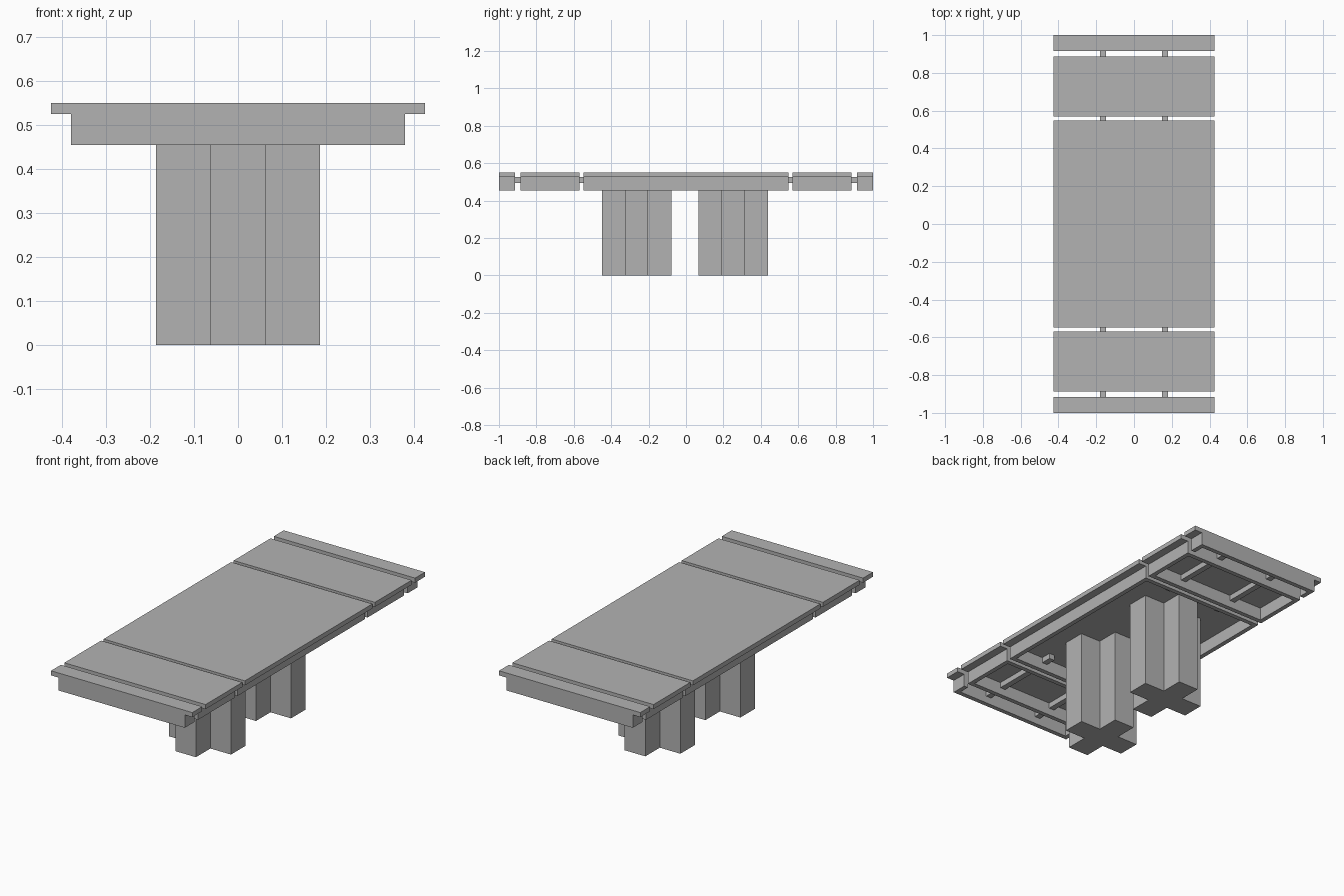
import bpy
import bmesh

cube = bpy.data.objects.get("Cube")
if cube:
    bpy.data.objects.remove(cube, do_unlink=True)

grey = bpy.data.materials.new("plain_grey")
grey.use_nodes = True
GREY = (0.45, 0.45, 0.45, 1)
grey.diffuse_color = GREY
grey.node_tree.nodes["Principled BSDF"].inputs["Base Color"].default_value = GREY

TOP, SLAB, APRON = 0.55, 0.525, 0.455   # heights of the top, slab underside, apron bottom
HALF_X, RAIL_X, THICK = 0.425, 0.38, 0.025


def prism(name, outline, z0, z1):
    """Extrude a flat counter-clockwise outline from z0 up to z1."""
    bm = bmesh.new()
    face = bm.faces.new([bm.verts.new((x, y, z0)) for x, y in outline])
    new = bmesh.ops.extrude_face_region(bm, geom=[face])["geom"]
    verts = [v for v in new if isinstance(v, bmesh.types.BMVert)]
    bmesh.ops.translate(bm, verts=verts, vec=(0, 0, z1 - z0))
    bmesh.ops.recalc_face_normals(bm, faces=bm.faces)
    mesh = bpy.data.meshes.new(name)
    bm.to_mesh(mesh)
    bm.free()
    mesh.materials.append(grey)
    obj = bpy.data.objects.new(name, mesh)
    bpy.context.collection.objects.link(obj)
    return obj


def box(name, x0, x1, y0, y1, z0, z1):
    y0, y1 = sorted((y0, y1))
    return prism(name, [(x0, y0), (x1, y0), (x1, y1), (x0, y1)], z0, z1)


def side_rails(name, y0, y1):
    for side, x in (("right", -RAIL_X), ("left", RAIL_X - THICK)):
        box(f"{name}_{side}_rail", x, x + THICK, y0, y1, APRON, SLAB)


def cross_rail(name, y0, y1):
    box(name, -RAIL_X, RAIL_X, y0, y1, APRON, SLAB)


def framed_panel(name, y0, y1):
    """Slab with a closed apron frame beneath it."""
    box(f"{name}_top", -HALF_X, HALF_X, y0, y1, SLAB, TOP)
    cross_rail(f"{name}_front_rail", y0, y0 + THICK)
    cross_rail(f"{name}_back_rail", y1 - THICK, y1)
    side_rails(name, y0 + THICK, y1 - THICK)


# Main table top
framed_panel("centre", -0.548, 0.548)

# Extension leaves, end pieces and sliding bars, mirrored front to back
for where, s in (("front", -1), ("back", 1)):
    framed_panel(f"{where}_leaf", *sorted((s * 0.57, s * 0.886)))
    box(f"{where}_end_top", -HALF_X, HALF_X, s * 0.915, s, SLAB, TOP)
    cross_rail(f"{where}_end_rail", *sorted((s * (1 - THICK), s)))
    side_rails(f"{where}_end", s * 0.915, s * (1 - THICK))
    for side, x in (("right", -0.165), ("left", 0.165)):
        box(f"{where}_{side}_sliding_bar", x - 0.016, x + 0.016,
            s * 0.465, s * (1 - THICK), 0.495, SLAB)

# Cross-shaped pedestal legs
A, B = 0.186, 0.062
quarter = [(A, -B), (A, B), (B, B)]
cross = []
for turn in range(4):
    cross += quarter
    quarter = [(-y, x) for x, y in quarter]
for where, y in (("front", -0.264), ("back", 0.252)):
    leg = prism(f"{where}_pedestal", cross, 0, SLAB)
    leg.location.y = y
